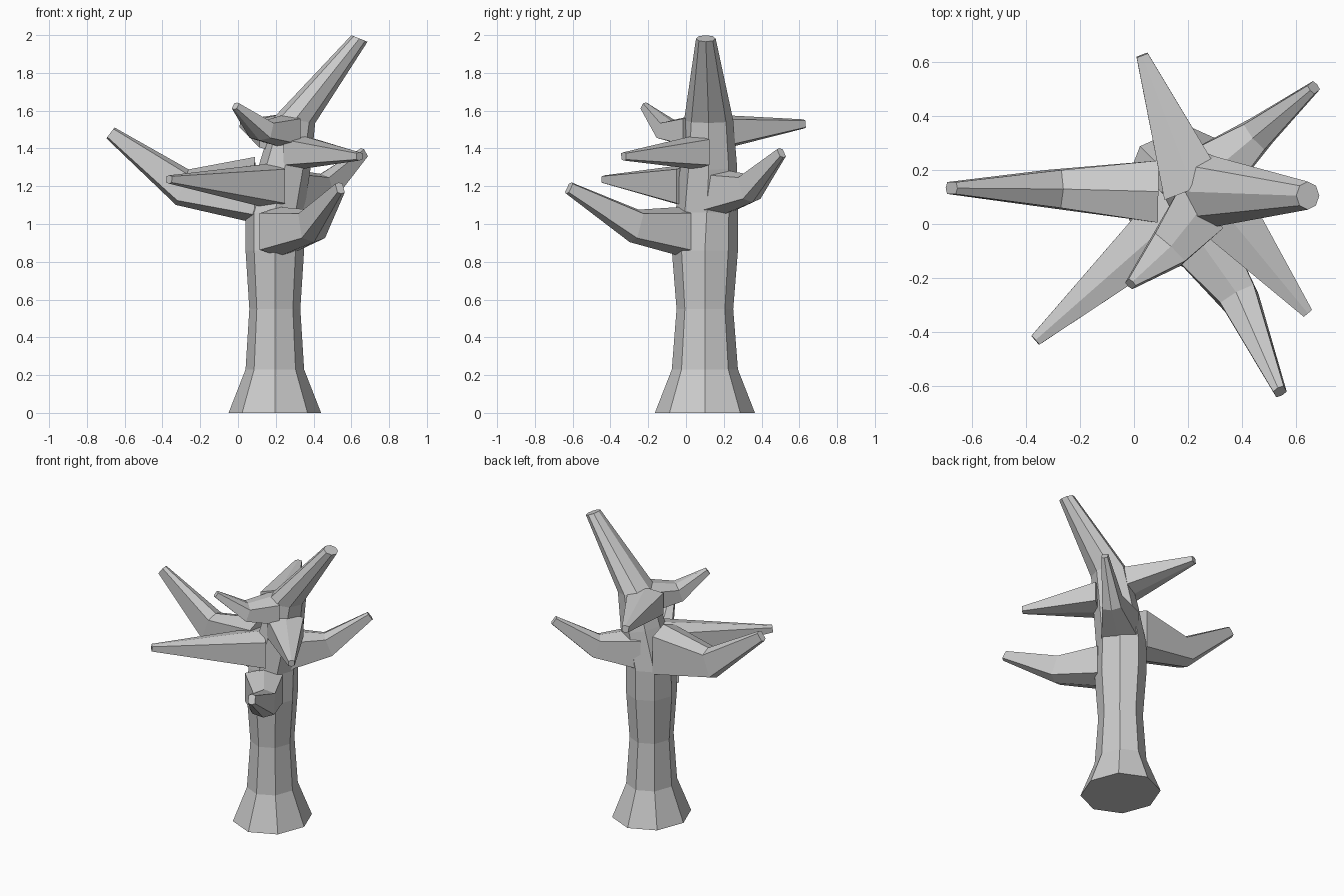
import bpy, math
from mathutils import Vector

if "Cube" in bpy.data.objects:
    bpy.data.objects.remove(bpy.data.objects["Cube"])

Z = Vector((0, 0, 1))


def loft(name, rings):
    """Skin a closed, flat-shaded tube over equal-sized rings of points."""
    n = len(rings[0])
    verts = [p for r in rings for p in r]
    faces = [list(range(n))[::-1],
             list(range(len(verts) - n, len(verts)))]
    for k in range(len(rings) - 1):
        for i in range(n):
            j = (i + 1) % n
            faces.append([k*n + i, k*n + j, k*n + n + j, k*n + n + i])
    me = bpy.data.meshes.new(name)
    me.from_pydata(verts, [], faces)
    me.update()
    ob = bpy.data.objects.new(name, me)
    bpy.context.collection.objects.link(ob)
    return ob


def trunk_ring(x, y, z, rx, ry, tilt):
    t = math.radians(tilt)
    pts = []
    for i in range(8):
        a = i * math.pi / 4
        u = rx * math.cos(a)
        pts.append(Vector((x + u*math.cos(t), y + ry*math.sin(a), z - u*math.sin(t))))
    return pts


def branch(name, stations):
    """stations: (centre, half width, half height) from trunk to tip."""
    cs = [Vector(s[0]) for s in stations]
    flat = cs[-1] - cs[0]
    flat.z = 0
    flat.normalize()
    side = Z.cross(flat)
    rings = []
    for k, (c, w, h) in enumerate(stations):
        if k == 0:
            d = flat
        elif k == len(cs) - 1:
            d = (cs[k] - cs[k-1]).normalized()
        else:
            d = ((cs[k] - cs[k-1]).normalized() + (cs[k+1] - cs[k]).normalized()).normalized()
        up = d.cross(side).normalized()
        outline = [(-w, -.75*h), (0, -h), (w, -.75*h), (w, .75*h), (0, h), (-w, .75*h)]
        # looking back along the branch, so the outline winds outward
        rings.append([cs[k] - side*a + up*b for a, b in reversed(outline)][::-1])
    return loft(name, rings)


# Trunk: flared foot, waist, then a lean into the leading stub
trunk = loft("trunk", [trunk_ring(*r) for r in [
    (.195, .10, 0, .245, .265, 0),
    (.195, .10, .23, .155, .175, 0),
    (.195, .10, .55, .135, .15, 0),
    (.195, .10, .86, .155, .175, 0),
    (.195, .11, 1.06, .155, .165, 0),
    (.25, .12, 1.31, .135, .15, 10),
    (.30, .12, 1.55, .11, .13, 8),
    (.643, .105, 1.982, .046, .052, 22)]])

# Bent and straight branches around the trunk
branch("branch_left", [((.09, .12, 1.18), .115, .175),
                       ((-.295, .13, 1.195), .07, .10),
                       ((-.675, .133, 1.482), .022, .036)])
branch("branch_front_left", [((.17, .04, 1.20), .12, .12),
                             ((-.365, -.43, 1.236), .022, .022)])
branch("branch_front_low", [((.22, -.03, .96), .12, .13),
                            ((.39, -.275, .99), .07, .09),
                            ((.54, -.62, 1.19), .022, .034)])
branch("branch_right", [((.33, .05, 1.38), .115, .09),
                        ((.643, -.33, 1.358), .02, .022)])
branch("branch_back_right", [((.25, .16, 1.165), .12, .13),
                             ((.46, .335, 1.19), .06, .08),
                             ((.665, .505, 1.377), .02, .03)])
branch("branch_back", [((.22, .13, 1.48), .115, .10),
                       ((.03, .625, 1.53), .022, .024)])
branch("branch_front_top", [((.25, .06, 1.49), .11, .09),
                            ((.125, -.095, 1.495), .075, .055),
                            ((-.013, -.222, 1.625), .018, .022)])

# Outward normals, flat faces
import bmesh
for ob in bpy.context.collection.objects:
    bm = bmesh.new()
    bm.from_mesh(ob.data)
    bmesh.ops.recalc_face_normals(bm, faces=bm.faces)
    bm.to_mesh(ob.data)
    bm.free()
